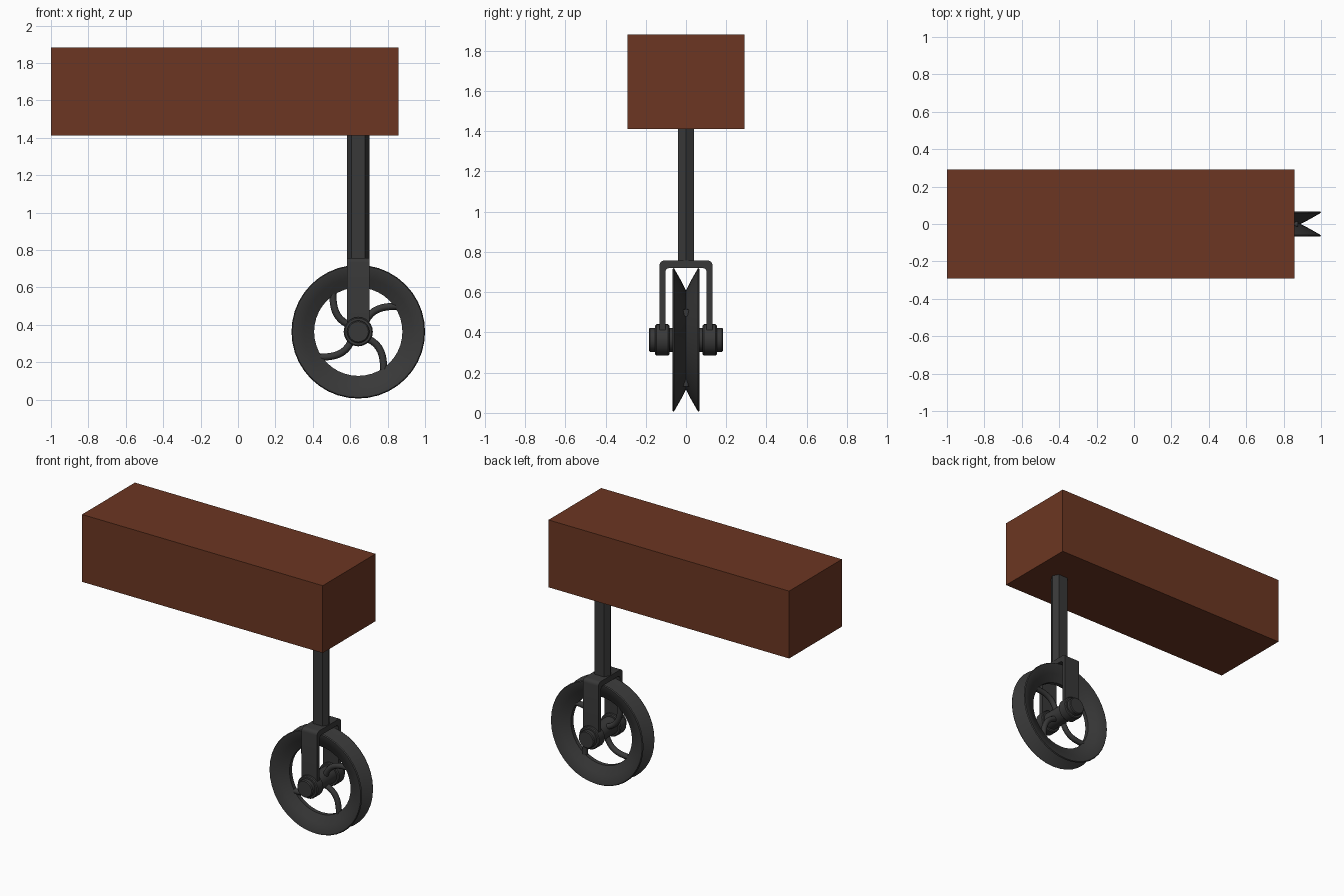
import bpy, bmesh, math
from mathutils import Vector, Matrix

if "Cube" in bpy.data.objects:
    bpy.data.objects.remove(bpy.data.objects["Cube"])

CX, CZ = 0.643, 0.363  # wheel centre


def material(name, rgb):
    m = bpy.data.materials.new(name)
    m.diffuse_color = (*rgb, 1)
    m.use_nodes = True
    m.node_tree.nodes["Principled BSDF"].inputs["Base Color"].default_value = m.diffuse_color
    return m


WOOD = material("brown_wood", (0.15, 0.037, 0.016))
IRON = material("dark_iron", (0.04, 0.04, 0.04))


def finish(name, bm, mat, smooth=None):
    bmesh.ops.recalc_face_normals(bm, faces=bm.faces)
    me = bpy.data.meshes.new(name)
    bm.to_mesh(me)
    bm.free()
    ob = bpy.data.objects.new(name, me)
    bpy.context.collection.objects.link(ob)
    me.materials.append(mat)
    if smooth:
        bpy.ops.object.select_all(action='DESELECT')
        ob.select_set(True)
        bpy.context.view_layer.objects.active = ob
        bpy.ops.object.shade_smooth_by_angle(angle=math.radians(smooth))
    return ob


def prism(name, pts, direction, mat, smooth=None):
    """Extrude a closed outline along a direction."""
    bm = bmesh.new()
    f = bm.faces.new([bm.verts.new(p) for p in pts])
    r = bmesh.ops.extrude_face_region(bm, geom=[f], use_keep_orig=True)
    vs = [v for v in r["geom"] if isinstance(v, bmesh.types.BMVert)]
    bmesh.ops.translate(bm, verts=vs, vec=direction)
    return finish(name, bm, mat, smooth)


def revolve(name, profile, steps, closed, smooth=35):
    """Spin an (r, y) profile around the wheel axle."""
    bm = bmesh.new()
    vs = [bm.verts.new((CX, y, CZ + r)) for r, y in profile]
    n = len(vs)
    es = [bm.edges.new((vs[i], vs[(i + 1) % n])) for i in range(n if closed else n - 1)]
    bmesh.ops.spin(bm, geom=vs + es, cent=(CX, 0, CZ), axis=(0, 1, 0),
                   angle=2 * math.pi, steps=steps, use_duplicate=False)
    bmesh.ops.remove_doubles(bm, verts=bm.verts, dist=1e-4)
    return finish(name, bm, IRON, smooth)


# wooden beam
bm = bmesh.new()
bmesh.ops.create_cube(bm, size=1)
bmesh.ops.scale(bm, verts=bm.verts, vec=(1.858, 0.582, 0.47))
bmesh.ops.translate(bm, verts=bm.verts, vec=(-0.071, 0, 1.647))
finish("beam", bm, WOOD)

# hanger rod, flattened hexagonal bar
hexagon = [(-0.06, 0), (-0.037, -0.04), (0.037, -0.04), (0.06, 0), (0.037, 0.04), (-0.037, 0.04)]
prism("hanger_rod", [(CX + x, y, 0.75) for x, y in hexagon], (0, 0, 0.67), IRON)


# U-shaped fork with rounded corners
def arch(half, top, rad, bottom):
    right = [(half, bottom)]
    for i in range(5):
        a = math.radians(90) * i / 4
        right.append((half - rad + rad * math.cos(a), top - rad + rad * math.sin(a)))
    return right + [(-y, z) for y, z in reversed(right)]


outline = arch(0.132, 0.758, 0.025, CZ) + arch(0.103, 0.72, 0.02, CZ)[::-1]
prism("fork", [(CX - 0.06, y, z) for y, z in outline], (0.12, 0, 0), IRON, 30)

# pulley rim with V groove
half = [(0.236, 0.014), (0.29, 0.043), (0.342, 0.068), (0.352, 0.068), (0.357, 0.060), (0.29, 0.022)]
rim = half + [(0.246, 0)] + [(r, -y) for r, y in reversed(half)]
revolve("wheel_rim", rim, 40, True)

# axle and fork bosses
revolve("axle", [(0, -0.184), (0.054, -0.184), (0.06, -0.178),
                 (0.06, 0.178), (0.054, 0.184), (0, 0.184)], 24, False)
for side, s in (("front", -1), ("back", 1)):
    revolve(side + "_boss", [(0, s * 0.083), (0.072, s * 0.083), (0.078, s * 0.089),
                             (0.078, s * 0.147), (0.072, s * 0.153), (0, s * 0.153)], 24, False)

# four curved spokes
path = [Vector(p) for p in ((0.03, 0.03), (0.06, 0.125), (0.13, 0.14), (0.232, 0.135))]
SIDES, STEPS, RAD = 10, 10, 0.019
for k in range(4):
    rot = Matrix.Rotation(k * math.pi / 2, 2)
    bm = bmesh.new()
    rings = []
    for i in range(STEPS + 1):
        t = i / STEPS
        u = 1 - t
        a, b, c, d = path
        p = a * u**3 + b * 3 * u * u * t + c * 3 * u * t * t + d * t**3
        tan = ((b - a) * u * u + (c - b) * 2 * u * t + (d - c) * t * t).normalized()
        nrm = Vector((-tan.y, tan.x))
        ring = []
        for j in range(SIDES):
            w = 2 * math.pi * j / SIDES
            q = rot @ (p + nrm * RAD * math.cos(w))
            ring.append(bm.verts.new((CX + q.x, RAD * math.sin(w), CZ + q.y)))
        rings.append(ring)
    for r0, r1 in zip(rings, rings[1:]):
        for j in range(SIDES):
            m = (j + 1) % SIDES
            bm.faces.new((r0[j], r0[m], r1[m], r1[j]))
    bm.faces.new(rings[0])
    bm.faces.new(rings[-1])
    finish(f"spoke_{k + 1}", bm, IRON, 45)
